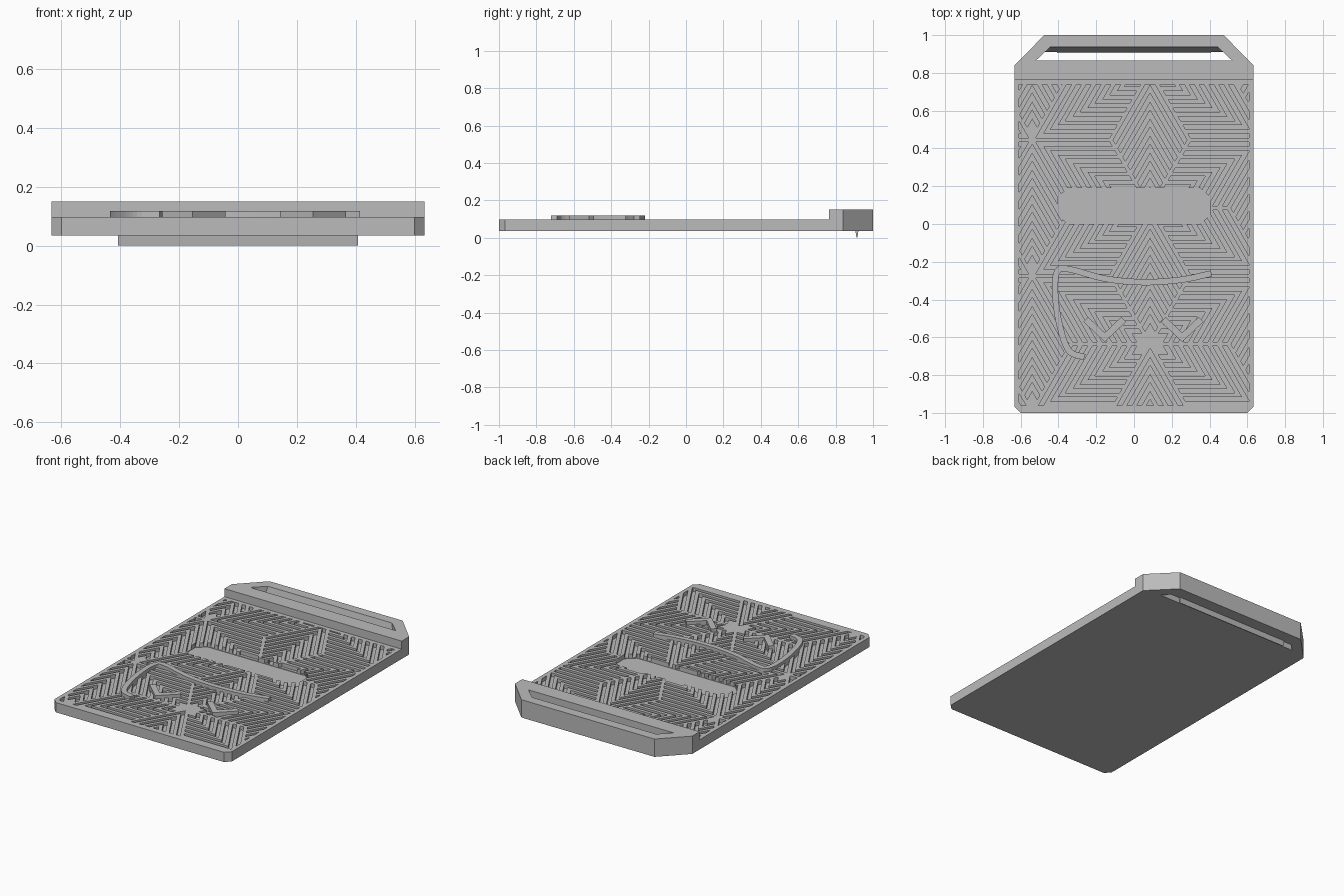
import bpy, bmesh, math
from mathutils import Vector, Matrix

cube = bpy.data.objects.get("Cube")
if cube:
    bpy.data.objects.remove(cube)

BASE, TOP, HANDLE_TOP, TRIM_TOP = 0.035, 0.098, 0.15, 0.118
GROOVE_Z, POCKET_Z = 0.073, 0.069

grey = bpy.data.materials.new("plain_grey")
grey.use_nodes = True
grey.diffuse_color = (0.5, 0.5, 0.5, 1)
grey.node_tree.nodes["Principled BSDF"].inputs["Base Color"].default_value = (0.5, 0.5, 0.5, 1)


def prisms(name, outlines, z0, z1):
    """One object holding an upright prism for each outline."""
    bm = bmesh.new()
    for outline in outlines:
        low = [bm.verts.new((p[0], p[1], z0)) for p in outline]
        high = [bm.verts.new((p[0], p[1], z1)) for p in outline]
        bm.faces.new(low[::-1])
        bm.faces.new(high)
        for i in range(len(low)):
            j = (i + 1) % len(low)
            bm.faces.new((low[i], low[j], high[j], high[i]))
    bmesh.ops.recalc_face_normals(bm, faces=bm.faces)
    mesh = bpy.data.meshes.new(name)
    bm.to_mesh(mesh)
    bm.free()
    mesh.materials.append(grey)
    obj = bpy.data.objects.new(name, mesh)
    bpy.context.collection.objects.link(obj)
    return obj


def cut(obj, cutter, operation="DIFFERENCE"):
    """Apply a boolean and remove the cutter."""
    cutter.hide_render = True
    mod = obj.modifiers.new("cut", "BOOLEAN")
    mod.operation, mod.solver, mod.object = operation, "EXACT", cutter
    bpy.context.view_layer.objects.active = obj
    bpy.ops.object.modifier_apply(modifier=mod.name)
    bpy.data.objects.remove(cutter)


def mirrored(half):
    """Close a right-hand outline with its mirror image."""
    return half + [(-x, y) for x, y in reversed(half)]


def ribbon(points, width):
    """Outline of constant width around a path."""
    pts = [Vector(p) for p in points]
    left, right = [], []
    for i, p in enumerate(pts):
        d0 = (p - pts[max(i - 1, 0)]).normalized()
        d1 = (pts[min(i + 1, len(pts) - 1)] - p).normalized()
        t = (d0 + d1).normalized()
        n = Vector((-t.y, t.x)) * width / 2 / max(t.dot(d1 if d1.length else d0), 0.4)
        left.append(p + n)
        right.append(p - n)
    return left + right[::-1]


def smooth_path(points, steps=6):
    """Catmull-Rom path through the points."""
    p = [Vector(q) for q in points]
    p = [2 * p[0] - p[1]] + p + [2 * p[-1] - p[-2]]
    out = []
    for i in range(1, len(p) - 2):
        a, b, c, d = p[i - 1:i + 3]
        for s in range(steps):
            t = s / steps
            out.append(0.5 * (2 * b + (c - a) * t + (2 * a - 5 * b + 4 * c - d) * t ** 2
                              + (3 * b - a - 3 * c + d) * t ** 3))
    return out + [p[-2]]


# Base plate with clipped front corners
plate = prisms("base_plate", [mirrored([(0.6, -1), (0.633, -0.967), (0.633, 0.78)])], BASE, TOP)

# Chevron grooves: rhombi between the nodes of a triangular grid
SIDE = 0.416
ROW = SIDE * math.sqrt(3) / 2
STEP = SIDE / 8


def chevrons(tip, tail):
    d = (tail - tip).normalized()
    u, v = (Matrix.Rotation(math.radians(a), 2) @ d for a in (30, -30))
    m = SIDE - 0.012
    shapes = []
    for k in range(7):
        a, b = STEP * (k + 0.25), STEP * (k + 0.75)
        corners = [(a, a), (m, a), (m, b), (b, b), (b, m), (a, m)]
        shapes.append([tip + u * i + v * j for i, j in corners])
    return shapes


grooves = []
for col in range(-2, 3):
    for row in range(-3, 3):
        node = Vector((0.085 + col * 1.5 * SIDE, 0.085 + (row * 2 + col % 2) * ROW))
        grooves += chevrons(node + Vector((0, 2 * ROW)), node)
        if col % 2 == 0:
            for sx in (-1, 1):
                for sy in (-1, 1):
                    grooves += chevrons(node + Vector((sx * 1.5 * SIDE, sy * ROW)), node)


def inside(shape):
    return any(abs(p.x) < 0.7 and -1.1 < p.y < 0.85 for p in shape)


groove_cutter = prisms("groove_cutter", [g for g in grooves if inside(g)], GROOVE_Z, 0.2)
border = prisms("groove_border", [mirrored([(0.608, -0.962), (0.608, 0.738)])], 0.05, 0.16)
cut(groove_cutter, border, "INTERSECT")
cut(plate, groove_cutter)

# Sunken label pocket
pocket = mirrored([(0.35, 0), (0.405, 0.05), (0.405, 0.14), (0.35, 0.19)])
cut(plate, prisms("pocket_cutter", [pocket], POCKET_Z, 0.2))

# Handle block with a slot whose rear wall slopes
handle = prisms("handle", [mirrored([(0.633, 0.765), (0.633, 0.84), (0.475, 1)])], BASE, HANDLE_TOP)
slot = prisms("slot_cutter", [mirrored([(0.52, 0.865), (0.44, 0.94)])], BASE - 0.01, HANDLE_TOP + 0.01)
for vert in slot.data.vertices:
    if vert.co.z < BASE and vert.co.y > 0.9:
        vert.co.x = math.copysign(0.473, vert.co.x)
        vert.co.y = 0.909
cut(handle, slot)

# Tapered ridge under the slot's rear wall
ridge = prisms("handle_ridge", [mirrored([(0.408, 0.905), (0.408, 0.923)])], 0, BASE + 0.01)
for vert in ridge.data.vertices:
    if vert.co.z < BASE:
        vert.co.y = 0.914 + (vert.co.y - 0.914) * 0.3

# Raised curved trim and two raised V marks
sweep = smooth_path([(0.41, -0.262), (0.25, -0.295), (0.05, -0.308), (-0.15, -0.29),
                     (-0.34, -0.24), (-0.405, -0.25), (-0.418, -0.36), (-0.395, -0.53),
                     (-0.345, -0.67), (-0.262, -0.705)])
prisms("curved_trim", [ribbon(sweep, 0.033)], TOP - 0.028, TRIM_TOP)
for name, x in (("right_v_mark", -0.155), ("left_v_mark", 0.255)):
    path = [(x - 0.1, -0.505), (x, -0.6), (x + 0.1, -0.505)]
    prisms(name, [ribbon(path, 0.036)], TOP - 0.028, TRIM_TOP)
